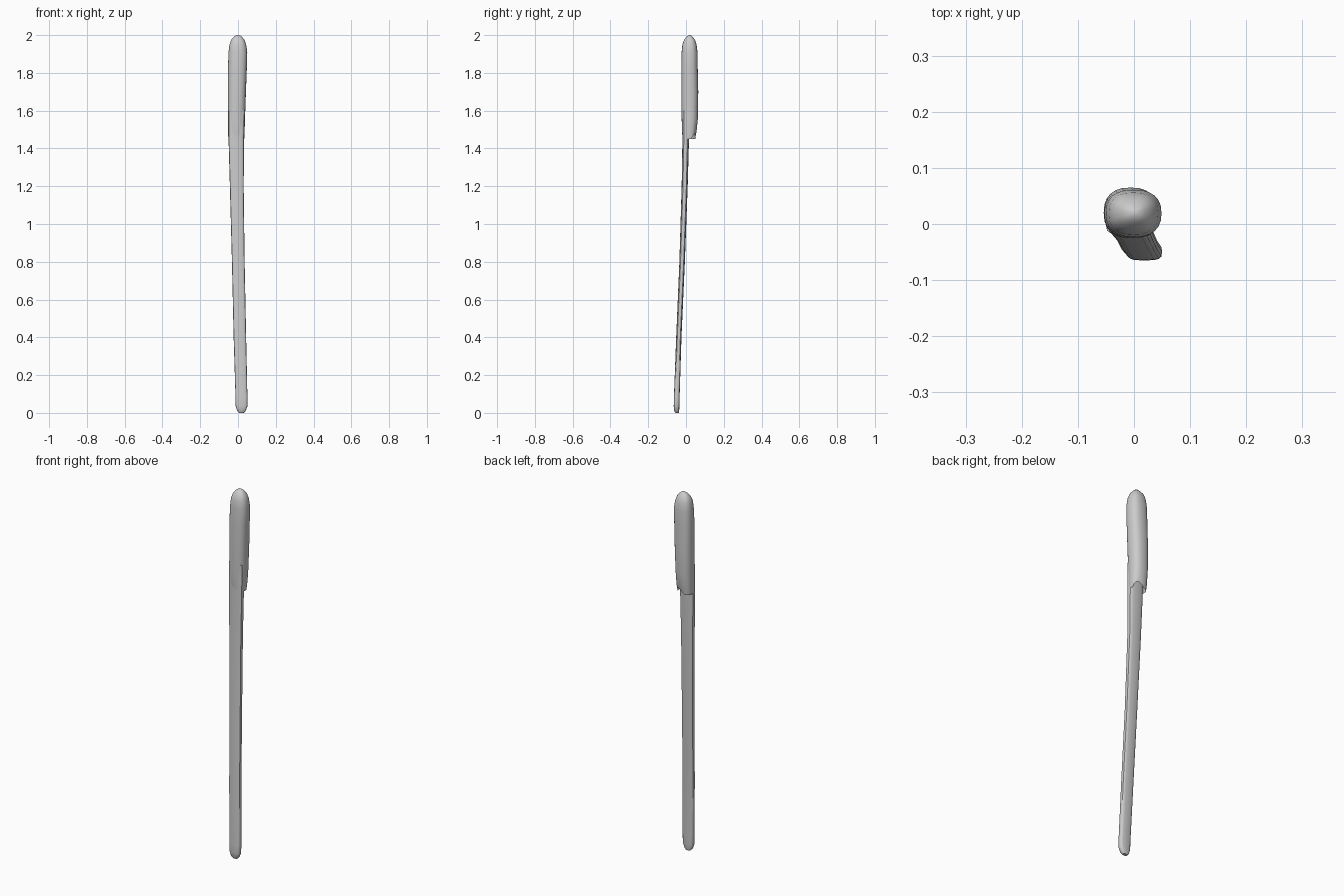
import bpy, bmesh
from math import cos, sin, pi, radians, copysign

if "Cube" in bpy.data.objects:
    bpy.data.objects.remove(bpy.data.objects["Cube"])


def ring(z, x0, x1, y0, y1, power, sides):
    """Rounded-box outline filling the given bounds."""
    pts = []
    for i in range(sides):
        a = 2 * pi * i / sides
        c = copysign(abs(cos(a)) ** power, cos(a))
        s = copysign(abs(sin(a)) ** power, sin(a))
        pts.append([(x0 + x1) / 2 + c * (x1 - x0) / 2,
                    (y0 + y1) / 2 + s * (y1 - y0) / 2, z])
    return pts


def loft(name, rings, angle):
    """Skin a stack of outlines and close both ends."""
    bm = bmesh.new()
    rows = [[bm.verts.new(p) for p in r] for r in rings]
    n = len(rows[0])
    for a, b in zip(rows, rows[1:]):
        for i in range(n):
            j = (i + 1) % n
            bm.faces.new((a[i], a[j], b[j], b[i]))
    bm.faces.new(rows[0][::-1])
    bm.faces.new(rows[-1])
    bmesh.ops.recalc_face_normals(bm, faces=bm.faces)
    mesh = bpy.data.meshes.new(name)
    bm.to_mesh(mesh)
    bm.free()
    ob = bpy.data.objects.new(name, mesh)
    bpy.context.collection.objects.link(ob)
    bpy.ops.object.select_all(action='DESELECT')
    ob.select_set(True)
    bpy.context.view_layer.objects.active = ob
    bpy.ops.object.shade_smooth_by_angle(angle=radians(angle))
    return ob


# Thin leaning shaft with a rounded tip: z, x range, y range
shaft = [
    (0.000, 0.005, 0.030, -0.056, -0.038),
    (0.010, -0.004, 0.040, -0.062, -0.036),
    (0.035, -0.012, 0.050, -0.065, -0.035),
    (0.080, -0.013, 0.050, -0.064, -0.034),
    (0.400, -0.023, 0.043, -0.052, -0.024),
    (0.800, -0.032, 0.035, -0.035, -0.006),
    (1.200, -0.043, 0.030, -0.023, 0.009),
    (1.450, -0.050, 0.032, -0.019, 0.016),
    (1.600, -0.050, 0.034, -0.019, 0.020),
]
loft("shaft", [ring(*r, 0.6, 16) for r in shaft], 40)

# Thick grip with a domed top
grip = [
    (1.450, -0.051, 0.033, -0.019, 0.050),
    (1.490, -0.053, 0.035, -0.021, 0.056),
    (1.560, -0.054, 0.037, -0.023, 0.063),
    (1.700, -0.054, 0.042, -0.025, 0.065),
    (1.830, -0.053, 0.047, -0.025, 0.062),
    (1.910, -0.050, 0.049, -0.023, 0.061),
    (1.950, -0.045, 0.043, -0.019, 0.056),
    (1.975, -0.036, 0.034, -0.010, 0.048),
    (1.992, -0.021, 0.020, 0.003, 0.035),
    (2.000, -0.008, 0.008, 0.014, 0.026),
]
rings = [ring(*r, 0.82, 24) for r in grip]

# Notched lower rim, with a shallow recess inside
for i, p in enumerate(rings[0]):
    a = 2 * pi * i / 24
    p[2] += 0.028 * max(0, cos(2 * (a - pi / 3)))
recess = ring(1.50, -0.044, 0.027, -0.012, 0.042, 0.82, 24)
loft("grip", [recess] + rings, 40)
